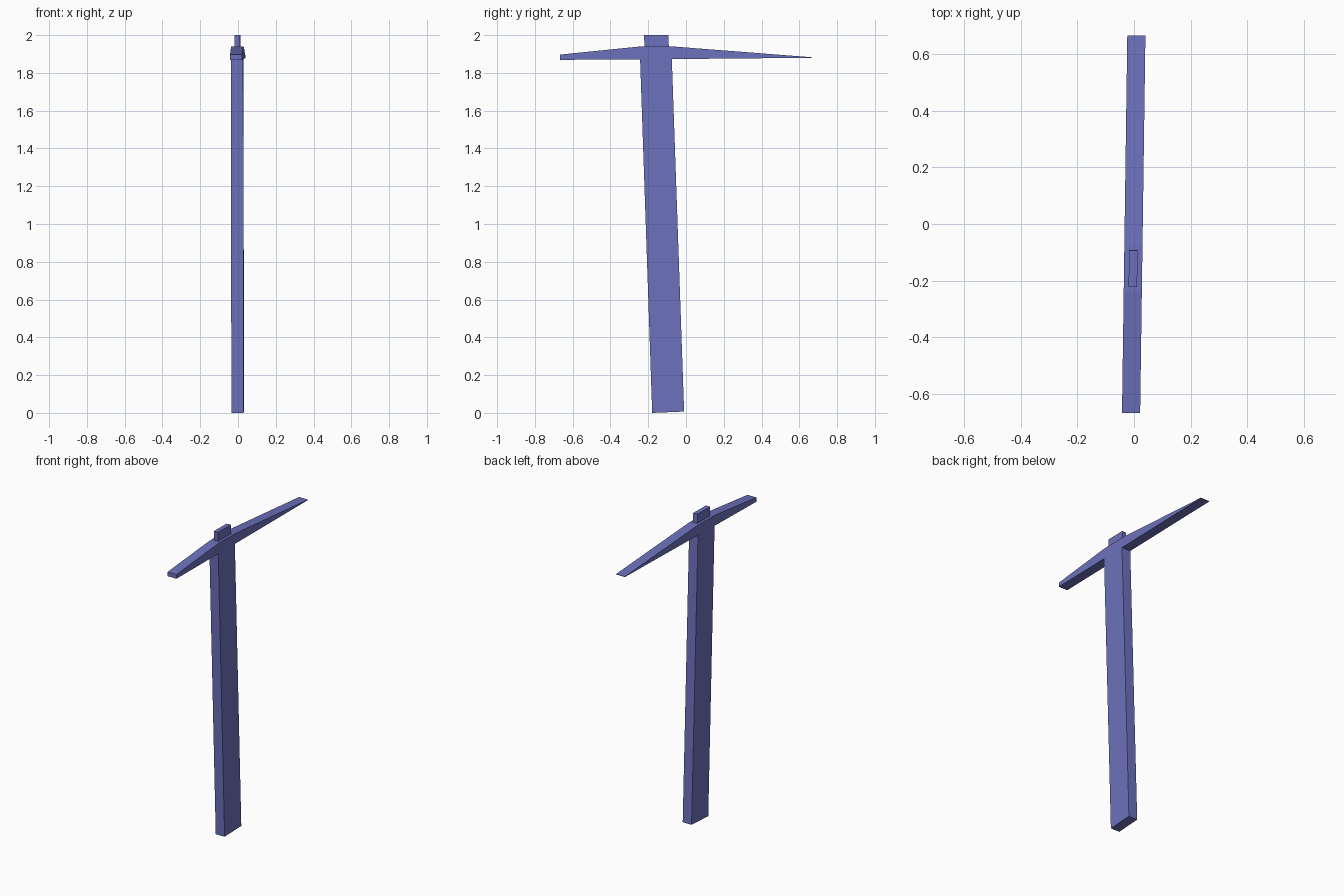
import bpy
import bmesh

if "Cube" in bpy.data.objects:
    bpy.data.objects.remove(bpy.data.objects["Cube"])

paint = bpy.data.materials.new("slate_blue")
paint.diffuse_color = (0.15, 0.165, 0.50, 1)
paint.use_nodes = True
paint.node_tree.nodes["Principled BSDF"].inputs["Base Color"].default_value = paint.diffuse_color

SKEW = 0.014      # the head swings slightly sideways along its length
CENTRE = -0.001


def slab(name, outline, half_width):
    """Extrude a (y, z) outline across x, with the slight sideways skew."""
    bm = bmesh.new()
    sides = [[bm.verts.new((CENTRE + SKEW * y + s * half_width, y, z))
              for y, z in outline] for s in (-1, 1)]
    bm.faces.new(sides[0])
    bm.faces.new(sides[1][::-1])
    n = len(outline)
    for i in range(n):
        j = (i + 1) % n
        bm.faces.new((sides[0][i], sides[1][i], sides[1][j], sides[0][j]))
    bmesh.ops.recalc_face_normals(bm, faces=bm.faces)
    mesh = bpy.data.meshes.new(name)
    bm.to_mesh(mesh)
    bm.free()
    mesh.materials.append(paint)
    obj = bpy.data.objects.new(name, mesh)
    bpy.context.collection.objects.link(obj)
    return obj


# Leaning handle and tapered head in one continuous outline
slab("handle_and_head", [
    (-0.179, 0.0), (-0.010, 0.007), (-0.075, 1.873),     # handle, rear edge
    (0.664, 1.880), (0.664, 1.883),                      # thin rear blade
    (-0.072, 1.940), (-0.242, 1.940),                    # flat crown
    (-0.666, 1.897), (-0.666, 1.869), (-0.243, 1.872),   # blunt front end
], 0.032)

# Narrow handle tip above the crown
slab("handle_tip", [(-0.220, 1.940), (-0.091, 1.940),
                    (-0.093, 2.0), (-0.222, 2.0)], 0.015)
